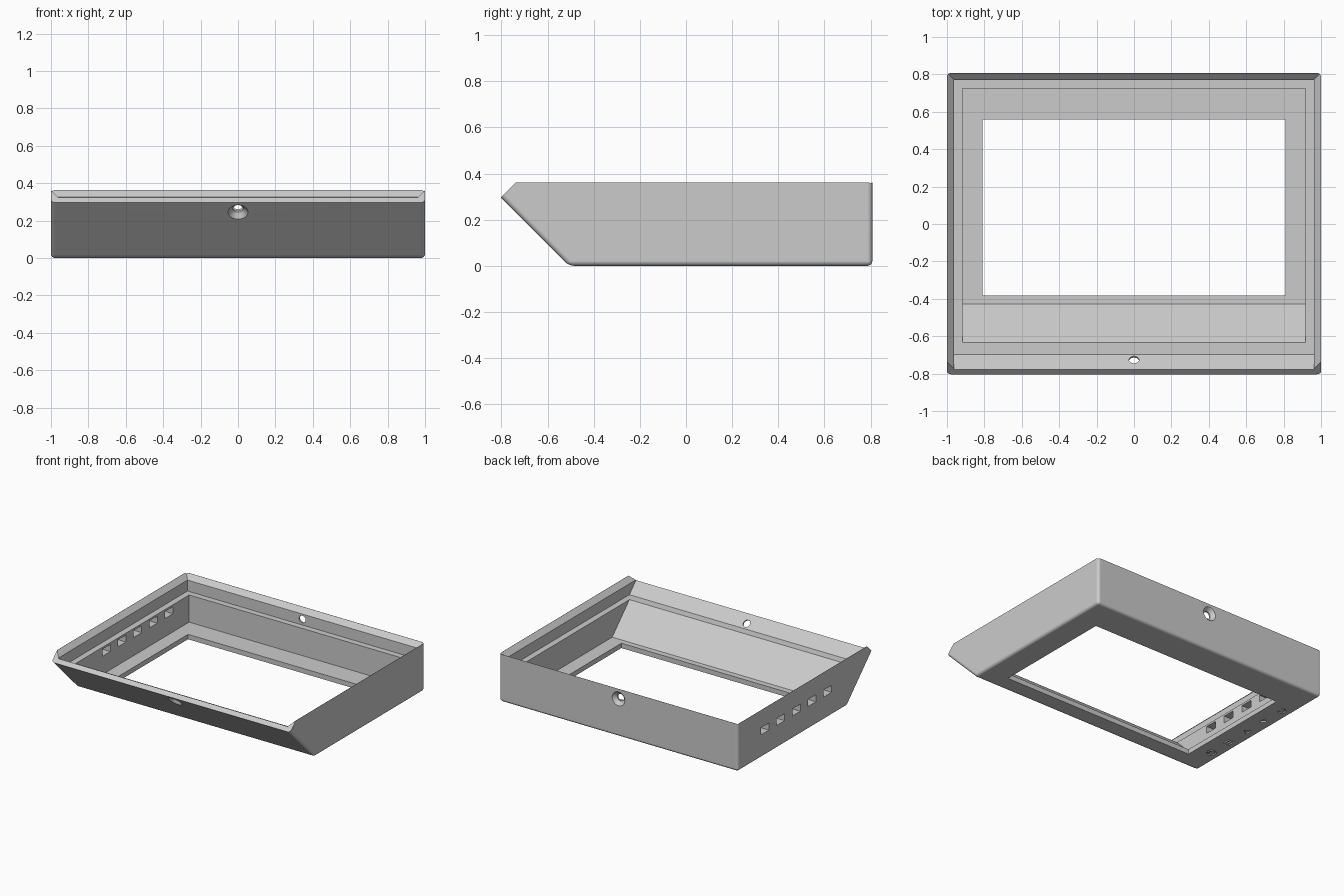
import bpy, bmesh, math
from mathutils import Vector

if "Cube" in bpy.data.objects:
    bpy.data.objects.remove(bpy.data.objects["Cube"])

grey = bpy.data.materials.new("light grey plastic")
grey.use_nodes = True
COLOUR = (0.6, 0.6, 0.6, 1)
grey.diffuse_color = COLOUR
grey.node_tree.nodes["Principled BSDF"].inputs["Base Color"].default_value = COLOUR

BACK, SLOPE, WALL, THICK = 0.808, -0.507, 0.037, 0.083
LEDGE, FLOOR, TOP = 0.243, 0.037, 0.362


def finish(bm, name):
    bmesh.ops.recalc_face_normals(bm, faces=bm.faces)
    mesh = bpy.data.meshes.new(name)
    bm.to_mesh(mesh)
    bm.free()
    mesh.materials.append(grey)
    obj = bpy.data.objects.new(name, mesh)
    bpy.context.collection.objects.link(obj)
    return obj


def loft(rings):
    """Closed solid through rings of equal point count."""
    bm = bmesh.new()
    loops = [[bm.verts.new(p) for p in ring] for ring in rings]
    for a, b in zip(loops, loops[1:]):
        for i in range(len(a)):
            j = (i + 1) % len(a)
            bm.faces.new((a[i], a[j], b[j], b[i]))
    bm.faces.new(loops[0])
    bm.faces.new(loops[-1])
    bmesh.ops.recalc_face_normals(bm, faces=bm.faces)
    return bm


def cut(bm):
    """Subtract a solid from the housing."""
    tool = finish(bm, "cutter")
    tool.hide_render = True
    mod = housing.modifiers.new("cut", "BOOLEAN")
    mod.operation, mod.solver, mod.object = "DIFFERENCE", "EXACT", tool
    bpy.context.view_layer.objects.active = housing
    bpy.ops.object.modifier_apply(modifier=mod.name)
    bpy.data.objects.remove(tool)


def cavity_ring(z, inset, front_inset):
    """Rectangle inset from the walls, its front edge following the slope."""
    x, back = 1 - inset, BACK - inset
    front = SLOPE + front_inset * math.sqrt(2) - z
    return [(-x, front, z), (x, front, z), (x, back, z), (-x, back, z)]


def box(x0, x1, y0, y1, z0, z1):
    return loft([[(x0, y0, z), (x1, y0, z), (x1, y1, z), (x0, y1, z)] for z in (z0, z1)])


def screw_hole(centre, axis):
    """Countersunk hole drilled along the axis from the outer surface."""
    centre, axis = Vector(centre), Vector(axis).normalized()
    u = Vector((1, 0, 0))
    v = axis.cross(u)
    rings = []
    for depth, r in ((-0.01, 0.063), (0.026, 0.027), (0.075, 0.027)):
        rings.append([centre + axis * depth + (u * math.cos(t) + v * math.sin(t)) * r
                      for t in (math.tau * i / 32 for i in range(32))])
    cut(loft(rings))


def engrave(points, y):
    """Shallow mark in the underside."""
    cut(loft([[(-0.92 + px, y + py, z) for px, py in points] for z in (-0.01, 0.01)]))


def arc_band(r0, r1, gap):
    """Open ring outline."""
    angles = [gap + (math.tau - 2 * gap) * i / 20 for i in range(21)]
    return ([(r1 * math.cos(t), r1 * math.sin(t)) for t in angles]
            + [(r0 * math.cos(t), r0 * math.sin(t)) for t in reversed(angles)])


def bar(x, y, w, h):
    return [(x - w, y - h), (x + w, y - h), (x + w, y + h), (x - w, y + h)]


# Outer housing: side profile across the width, outer edges rounded
profile = [(SLOPE, 0), (BACK, 0), (BACK, TOP), (-0.738, TOP), (-0.8035, 0.2965)]
body = loft([[(x, y, z) for y, z in profile] for x in (-1, 1)])
body.normal_update()
edges = [e for e in body.edges if all(f.normal.z < 0.1 for f in e.link_faces)]
bmesh.ops.bevel(body, geom=edges, offset=0.022, segments=4, profile=0.5, affect="EDGES")
housing = finish(body, "housing")

# Upper recess with chamfered rim, lower cavity, screen window
rim = TOP - WALL + 0.001
cut(loft([cavity_ring(LEDGE, WALL, WALL), cavity_ring(rim, WALL, WALL),
          cavity_ring(rim + 0.2, WALL - 0.2, WALL)]))
cut(loft([cavity_ring(FLOOR, THICK, THICK), cavity_ring(LEDGE + 0.02, THICK, THICK)]))
cut(box(-0.81, 0.81, -0.383, 0.558, -0.1, 0.1))

# Screw holes in the front slope and the back wall
screw_hole((0, SLOPE - 0.245, 0.245), (0, 1, 1))
screw_hole((0, BACK, 0.287), (0, -1, 0))

# Button slots through the right wall, each with a mark underneath
slots = [-0.267 + 0.1875 * i for i in range(5)]
for y in slots:
    cut(box(-1.1, -0.88, y - 0.048, y + 0.048, 0.175, 0.228))
engrave(arc_band(0.024, 0.035, 0.6), slots[0])
engrave(bar(0.02, 0, 0.018, 0.005), slots[0])
for x in (-0.022, 0, 0.022):
    engrave(bar(x, 0, 0.005, 0.03), slots[1])
engrave([(-0.02, -0.03), (0.025, 0), (-0.02, 0.03)], slots[2])
engrave([(0.02, -0.03), (-0.025, 0), (0.02, 0.03)], slots[3])
engrave(arc_band(0.02, 0.03, 0.8), slots[4])

# Smooth fillets, crisp edges
bpy.ops.object.select_all(action="DESELECT")
housing.select_set(True)
bpy.context.view_layer.objects.active = housing
bpy.ops.object.shade_smooth_by_angle(angle=math.radians(30))
weighted = housing.modifiers.new("weighted normals", "WEIGHTED_NORMAL")
weighted.keep_sharp = True
